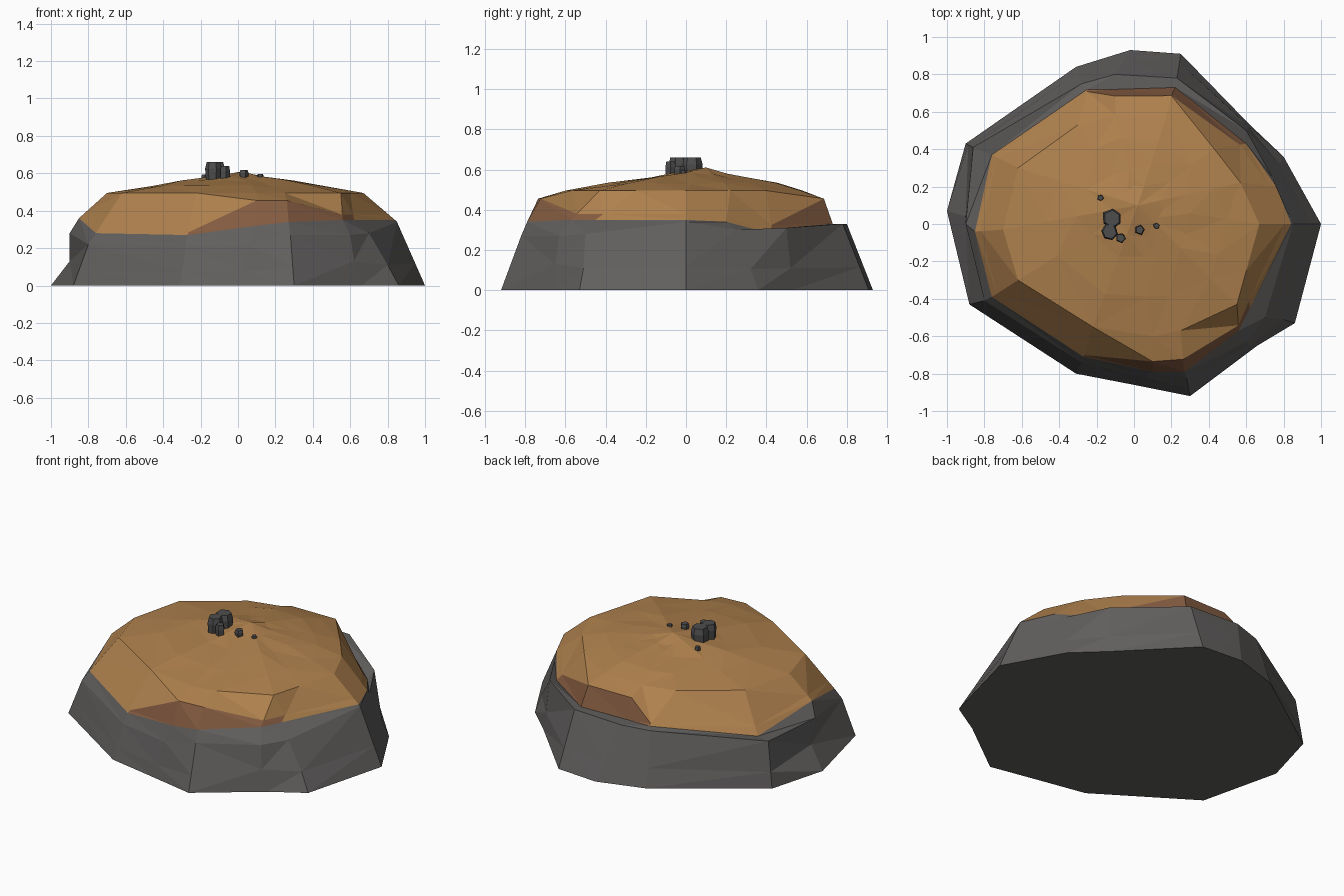
import bpy
import bmesh
import random
from math import cos, sin, tau
from mathutils import Vector

random.seed(4)

cube = bpy.data.objects.get("Cube")
if cube:
    bpy.data.objects.remove(cube, do_unlink=True)


def make_material(name, colour):
    material = bpy.data.materials.new(name)
    material.use_nodes = True
    material.diffuse_color = (*colour, 1)
    shader = next(n for n in material.node_tree.nodes if n.type == 'BSDF_PRINCIPLED')
    shader.inputs["Base Color"].default_value = (*colour, 1)
    shader.inputs["Roughness"].default_value = 0.9
    return material


rock = make_material("dark_grey_rock", (0.12, 0.115, 0.112))
sand = make_material("ochre_sand", (0.43, 0.22, 0.075))
clay = make_material("brown_clay", (0.23, 0.105, 0.052))
pebble_grey = make_material("pebble_grey", (0.075, 0.075, 0.075))


def finish(name, bm, materials):
    """Turn a bmesh into a flat shaded object."""
    bmesh.ops.recalc_face_normals(bm, faces=bm.faces)
    mesh = bpy.data.meshes.new(name)
    bm.to_mesh(mesh)
    bm.free()
    for material in materials:
        mesh.materials.append(material)
    obj = bpy.data.objects.new(name, mesh)
    bpy.context.collection.objects.link(obj)
    return obj


def add_ring(bm, points):
    return [bm.verts.new(p) for p in points]


def blend(ring_a, ring_b, amount):
    return [Vector(a).lerp(Vector(b), amount) for a, b in zip(ring_a, ring_b)]


def bridge(bm, lower, upper, choose_material):
    """Join two rings with quads, the material picked by column."""
    count = len(lower)
    for i in range(count):
        j = (i + 1) % count
        face = bm.faces.new((lower[i], lower[j], upper[j], upper[i]))
        face.material_index = choose_material(i)


# Outlines run anticlockwise from the model's left side
ground_outline = [(1, 0), (.8, .36), (.62, .53), (.25, .91), (-.02, .93),
                  (-.31, .84), (-.9, .43), (-1, .07), (-.88, -.43), (-.31, -.8),
                  (0, -.86), (.3, -.92), (.66, -.65), (.86, -.53)]
shoulder = [(.85, 0, .34), (.74, .25, .3), (.6, .5, .31), (.23, .78, .33),
            (-.1, .8, .33), (-.28, .75, .32), (-.86, .41, .28), (-.9, 0, .28),
            (-.8, -.41, .22), (-.28, -.74, .21), (.06, -.82, .22),
            (.28, -.82, .27), (.6, -.63, .27), (.7, -.5, .28)]
rim = [(.84, 0, .35), (.76, .2, .34), (.6, .43, .28), (.22, .73, .33),
       (-.1, .72, .33), (-.25, .72, .33), (-.76, .37, .27), (-.85, -.04, .36),
       (-.76, -.39, .28), (-.27, -.71, .27), (.1, -.79, .32),
       (.27, -.79, .34), (.56, -.57, .35), (.62, -.45, .35)]
brow = [(.67, 0), (.57, .22), (.43, .4), (.17, .57), (-.1, .58),
        (-.3, .53), (-.62, .3), (-.7, -.03), (-.62, -.3), (-.22, -.55),
        (.1, -.6), (.25, -.57), (.55, -.43), (.6, -.25)]
peak = Vector((.02, .1, .61))

# Rock skirt: slopes up from the ground, with a narrow ledge below the sand
bm = bmesh.new()
ground = [(x, y, 0) for x, y in ground_outline]
low = blend(ground, shoulder, 0.35)
low[7] = Vector((-.9, .04, .13))
low[12] = Vector((.62, -.65, .13))
low[13] = Vector((.8, -.51, .11))
ground_verts = add_ring(bm, ground)
low_verts = add_ring(bm, low)
shoulder_verts = add_ring(bm, shoulder)
rim_verts = add_ring(bm, rim)
bm.faces.new(list(reversed(ground_verts)))
bridge(bm, ground_verts, low_verts, lambda i: 0)
bridge(bm, low_verts, shoulder_verts, lambda i: 0)
bridge(bm, shoulder_verts, rim_verts, lambda i: 0)

# Sand cap: bank with exposed clay at front and back, then a shallow dome
crest = [(x, y, 0.495) for x, y in brow]
bank = blend(rim, crest, 0.2)
for i in (3, 4, 10, 11):
    bank[i] = Vector(rim[i]).lerp(Vector(crest[i]), 0.4)
    bank[i].z = 0.455
    bank[i].y *= 1.03
for i in (5, 9):
    bank[i] = Vector(rim[i]).lerp(Vector(crest[i]), 0.06)
clay_columns = {2, 3, 4, 9, 10, 11, 12}
bank_verts = add_ring(bm, bank)
crest_verts = add_ring(bm, crest)
bridge(bm, rim_verts, bank_verts, lambda i: 2 if i in clay_columns else 1)
bridge(bm, bank_verts, crest_verts, lambda i: 1)

previous = crest_verts
for inward, height in ((0.3, 0.53), (0.57, 0.56), (0.8, 0.58)):
    layer = [Vector(p).lerp(peak, inward + random.uniform(-.05, .05)) for p in crest]
    for p in layer:
        p.z = height + random.uniform(-.006, .006)
    verts = add_ring(bm, layer)
    bridge(bm, previous, verts, lambda i: 1)
    previous = verts
top = bm.verts.new(peak)
for a, b in zip(previous, previous[1:] + previous[:1]):
    bm.faces.new((a, b, top)).material_index = 1
quads = [f for f in bm.faces if len(f.verts) == 4]
bmesh.ops.triangulate(bm, faces=quads, quad_method='SHORT_EDGE')
finish("rocky_mound", bm, [rock, sand, clay])


def add_pebble(name, x, y, z, width, height, sides=6):
    """A chipped stone: an uneven prism with a narrower top."""
    bm = bmesh.new()
    turn = random.uniform(0, tau)
    radii = [width / 2 * random.uniform(0.85, 1.1) for _ in range(sides)]
    rings = []
    for level, scale in ((0, 0.9), (0.65, 1), (1, 0.82)):
        points = [(x + r * scale * cos(turn + tau * i / sides),
                   y + r * scale * sin(turn + tau * i / sides),
                   z + height * level) for i, r in enumerate(radii)]
        rings.append(add_ring(bm, points))
    bm.faces.new(rings[0])
    bm.faces.new(rings[-1])
    for lower, upper in zip(rings, rings[1:]):
        bridge(bm, lower, upper, lambda i: 0)
    finish(name, bm, [pebble_grey])


# Stones gathered near the summit
add_pebble("tall_stone", -.115, .03, .56, .11, .1)
add_pebble("front_stone", -.13, -.045, .56, .1, .1)
add_pebble("side_stone", -.07, -.075, .56, .06, .08, 5)
add_pebble("loose_stone", .03, -.03, .575, .06, .042, 5)
add_pebble("left_pebble", .12, -.01, .565, .036, .03, 5)
add_pebble("back_pebble", -.18, .14, .56, .036, .033, 5)
